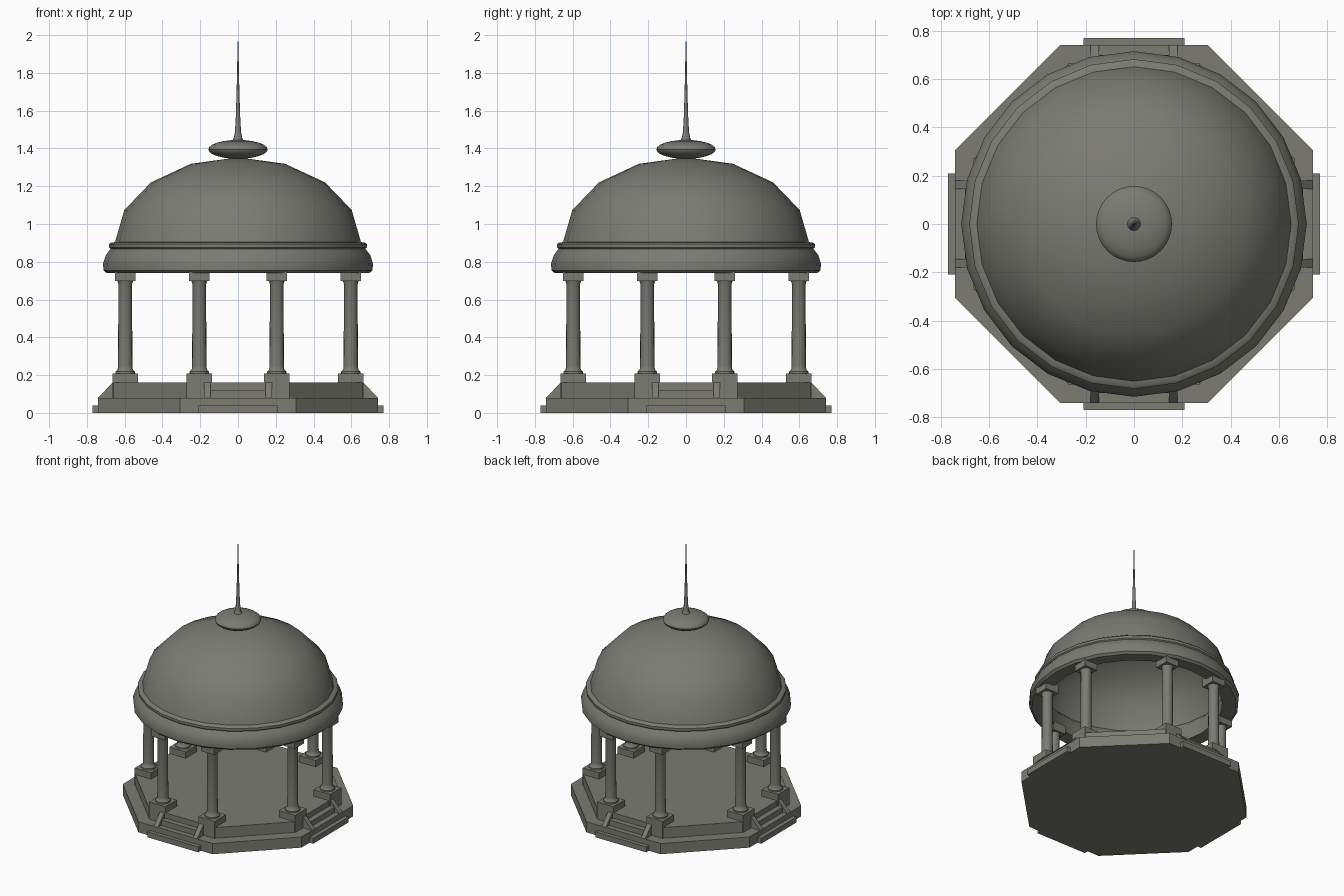
import bpy, bmesh, math
from mathutils import Matrix

if "Cube" in bpy.data.objects:
    bpy.data.objects.remove(bpy.data.objects["Cube"])

stone = bpy.data.materials.new("grey stone")
stone.diffuse_color = (0.2, 0.2, 0.175, 1)
stone.use_nodes = True
stone.node_tree.nodes["Principled BSDF"].inputs["Base Color"].default_value = stone.diffuse_color


def finish(name, bm, smooth=None):
    bmesh.ops.recalc_face_normals(bm, faces=bm.faces)
    me = bpy.data.meshes.new(name)
    bm.to_mesh(me)
    bm.free()
    me.materials.append(stone)
    ob = bpy.data.objects.new(name, me)
    bpy.context.collection.objects.link(ob)
    if smooth:
        bpy.ops.object.select_all(action='DESELECT')
        ob.select_set(True)
        bpy.context.view_layer.objects.active = ob
        bpy.ops.object.shade_smooth_by_angle(angle=math.radians(smooth))
    return ob


def prism(name, pts, to3d, a, b):
    """Extrude a flat outline between a and b."""
    bm = bmesh.new()
    lo = [bm.verts.new(to3d(p, a)) for p in pts]
    hi = [bm.verts.new(to3d(p, b)) for p in pts]
    n = len(pts)
    bm.faces.new(lo)
    bm.faces.new(hi)
    for i in range(n):
        j = (i + 1) % n
        bm.faces.new((lo[i], lo[j], hi[j], hi[i]))
    return finish(name, bm)


def box(name, x0, x1, y0, y1, z0, z1):
    return prism(name, [(x0, y0), (x1, y0), (x1, y1), (x0, y1)],
                 lambda p, z: (p[0], p[1], z), z0, z1)


def lathe(name, prof, sides, closed=False, x=0, y=0, smooth=40):
    """Turn an (r, z) profile about a vertical axis."""
    bm = bmesh.new()
    rings = []
    for r, z in prof:
        if r == 0:
            rings.append([bm.verts.new((x, y, z))] * sides)
        else:
            rings.append([bm.verts.new((x + r * math.cos(2 * math.pi * k / sides),
                                        y + r * math.sin(2 * math.pi * k / sides), z))
                          for k in range(sides)])
    pairs = list(zip(rings, rings[1:])) + ([(rings[-1], rings[0])] if closed else [])
    for a, b in pairs:
        for k in range(sides):
            m = (k + 1) % sides
            vs = list(dict.fromkeys((a[k], a[m], b[m], b[k])))
            bm.faces.new(vs)
    return finish(name, bm, smooth)


def octagon(name, apothem, z0, z1):
    r = apothem / math.cos(math.pi / 8)
    pts = [(r * math.cos(math.pi / 8 + k * math.pi / 4),
            r * math.sin(math.pi / 8 + k * math.pi / 4)) for k in range(8)]
    prism(name, pts, lambda p, z: (p[0], p[1], z), z0, z1)


# Two-tier octagonal base
octagon("lower_platform", 0.74, 0, 0.08)
octagon("upper_floor", 0.66, 0.08, 0.16)

# Stairs on the four main sides
for side in range(4):
    parts = [box("bottom_step", -0.21, 0.21, -0.77, -0.70, 0, 0.04),
             box("upper_step", -0.145, 0.145, -0.70, -0.65, 0.08, 0.12)]
    for s in (-1, 1):
        parts.append(prism("stair_cheek", [(-0.74, 0.08), (-0.65, 0.08), (-0.65, 0.16), (-0.665, 0.16)],
                           lambda p, x: (x, p[0], p[1]), s * 0.145, s * 0.18))
    for ob in parts:
        ob.data.transform(Matrix.Rotation(side * math.pi / 2, 4, 'Z'))

# Eight columns with square pedestals and capitals
spots = [(sx * a, sy * b) for a, b in ((0.205, 0.597), (0.597, 0.205))
         for sx in (-1, 1) for sy in (-1, 1)]
for x, y in spots:
    box("pedestal", x - 0.068, x + 0.068, y - 0.068, y + 0.068, 0.08, 0.208)
    lathe("column", [(0, 0.20), (0.052, 0.205), (0.052, 0.218), (0.04, 0.23), (0.038, 0.25),
                     (0.036, 0.68), (0.042, 0.70), (0, 0.70)], 16, x=x, y=y)
    box("capital", x - 0.054, x + 0.054, y - 0.054, y + 0.054, 0.697, 0.76)

# Moulded ring under the dome
lathe("dome_ring", [(0.60, 0.745), (0.695, 0.74), (0.712, 0.755), (0.715, 0.79), (0.70, 0.835),
                    (0.675, 0.868), (0.682, 0.875), (0.682, 0.893), (0.672, 0.902),
                    (0.64, 0.905), (0.61, 0.87)], 24, closed=True)

# Dome shell
lathe("dome", [(0.652 * math.cos(k * math.pi / 8), 0.9 + 0.453 * math.sin(k * math.pi / 8))
               for k in range(4)] + [(0, 1.353)], 24)

# Flattened bulb and tapering spire
bulb = [(0.157 * math.cos(t * math.pi / 12), 1.395 + 0.05 * math.sin(t * math.pi / 12))
        for t in range(-5, 6)]
lathe("finial_bulb", [(0, 1.345)] + bulb + [(0, 1.445)], 32)
lathe("spire", [(0.032, 1.435), (0.022, 1.455), (0.016, 1.49), (0.011, 1.58), (0.007, 1.72),
                (0.004, 1.86), (0.002, 1.95), (0, 2.0)], 12)
